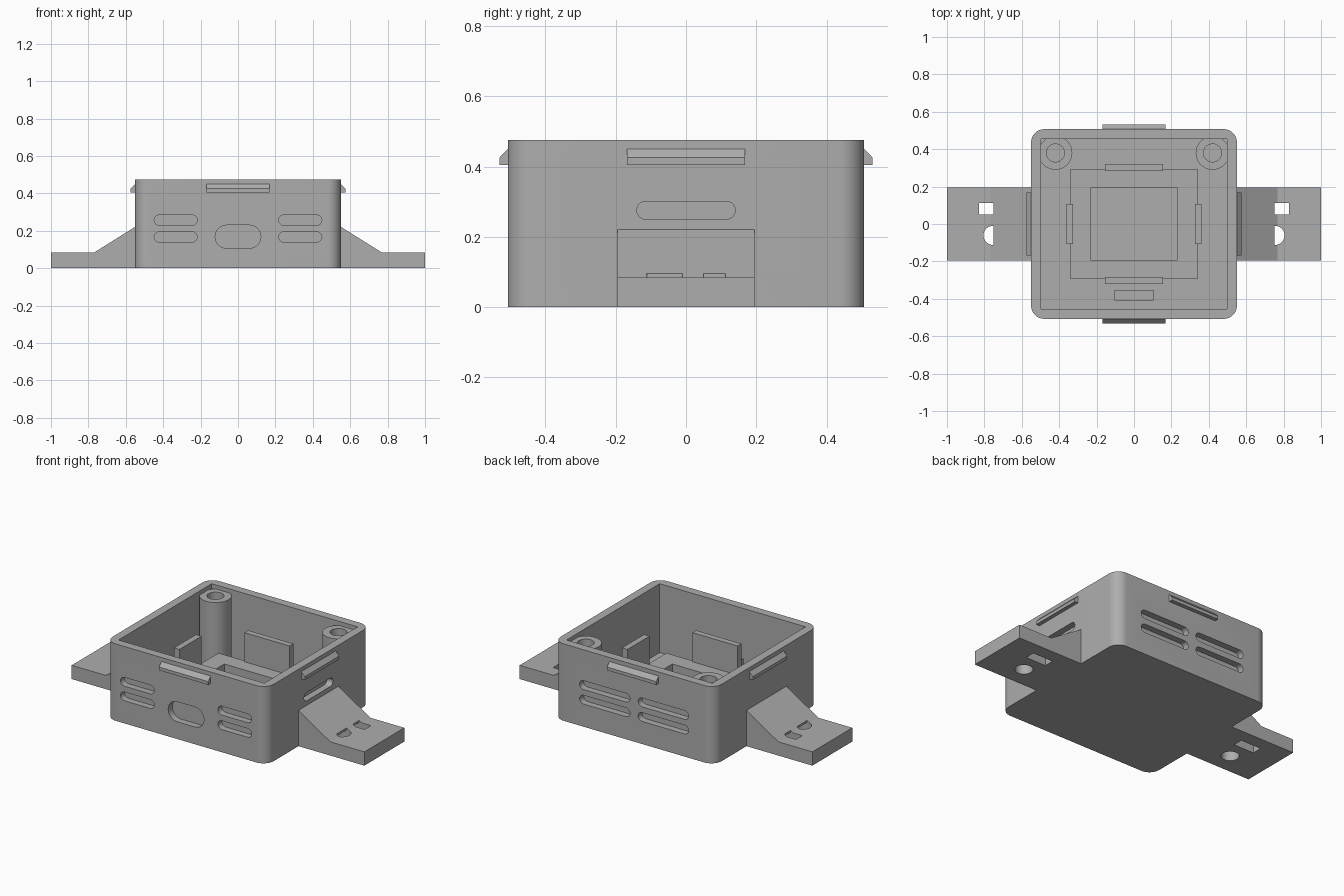
import bpy, bmesh, math

cube = bpy.data.objects.get("Cube")
if cube:
    bpy.data.objects.remove(cube, do_unlink=True)

grey = bpy.data.materials.new("plain_grey")
grey.use_nodes = True
colour = (0.42, 0.42, 0.42, 1)
grey.diffuse_color = colour
grey.node_tree.nodes["Principled BSDF"].inputs["Base Color"].default_value = colour


def rounded(x0, x1, y0, y1, r=0, n=10):
    """Outline of a rectangle with optional round corners."""
    if r == 0:
        return [(x0, y0), (x1, y0), (x1, y1), (x0, y1)]
    pts = []
    corners = [(x1 - r, y1 - r), (x0 + r, y1 - r), (x0 + r, y0 + r), (x1 - r, y0 + r)]
    for q, (cx, cy) in enumerate(corners):
        for i in range(n + 1):
            a = (q + i / n) * math.pi / 2
            pts.append((cx + r * math.cos(a), cy + r * math.sin(a)))
    return pts


def prism(name, pts, lo, hi, axis="z"):
    """Extrude an outline along an axis."""
    place = {"z": lambda a, b, h: (a, b, h),
             "y": lambda a, b, h: (a, h, b),
             "x": lambda a, b, h: (h, a, b)}[axis]
    bm = bmesh.new()
    face = bm.faces.new([bm.verts.new(place(a, b, lo)) for a, b in pts])
    top = bmesh.ops.extrude_face_region(bm, geom=[face])["geom"]
    for v in top:
        if isinstance(v, bmesh.types.BMVert):
            v.co["xyz".index(axis)] = hi
    bmesh.ops.remove_doubles(bm, verts=bm.verts, dist=1e-5)
    bmesh.ops.recalc_face_normals(bm, faces=bm.faces)
    me = bpy.data.meshes.new(name)
    bm.to_mesh(me)
    bm.free()
    me.materials.append(grey)
    ob = bpy.data.objects.new(name, me)
    bpy.context.collection.objects.link(ob)
    return ob


def activate(ob):
    bpy.ops.object.select_all(action="DESELECT")
    ob.select_set(True)
    bpy.context.view_layer.objects.active = ob


def cut(ob, cutters):
    """Subtract each cutter, then discard it."""
    activate(ob)
    for c in cutters:
        c.hide_render = True
        mod = ob.modifiers.new("cut", "BOOLEAN")
        mod.operation, mod.solver, mod.object = "DIFFERENCE", "EXACT", c
        bpy.ops.object.modifier_apply(modifier=mod.name)
        bpy.data.objects.remove(c, do_unlink=True)


def smooth(ob):
    activate(ob)
    bpy.ops.object.shade_smooth_by_angle(angle=math.radians(30))


W, D, H = 0.55, 0.507, 0.475      # housing half width, half depth, height
WALL, RECESS = 0.052, 0.04

# Open housing with rounded corners
housing = prism("housing", rounded(-W, W, -D, D, 0.07), 0, H)
cutters = [prism("cavity", rounded(-W + WALL, W - WALL, -D + WALL, D - WALL), 0.05, H + 0.1)]

# Shallow vents on front and back, front port, side vent
for s in (-1, 1):
    for z in (0.167, 0.257):
        cutters.append(prism("front_vent", rounded(s * 0.333 - 0.115, s * 0.333 + 0.115,
                             z - 0.027, z + 0.027, 0.0269), -D - 0.1, -D + RECESS, "y"))
        cutters.append(prism("back_vent", rounded(s * 0.2 - 0.172, s * 0.2 + 0.172,
                             z - 0.027, z + 0.027, 0.0269), D - RECESS, D + 0.1, "y"))
cutters.append(prism("port", rounded(-0.122, 0.122, 0.107, 0.23, 0.061), -D - 0.1, -D + RECESS, "y"))
cutters.append(prism("side_vent", rounded(-0.14, 0.14, 0.25, 0.301, 0.0254), W - RECESS, W + 0.1, "x"))
cut(housing, cutters)
smooth(housing)

# Raised frame on the floor
frame = prism("inner_frame", rounded(-0.34, 0.34, -0.295, 0.295), 0.04, 0.15)
cut(frame, [prism("frame_opening", rounded(-0.23, 0.23, -0.195, 0.195), 0, 0.3)])
prism("port_block", rounded(-0.105, 0.105, -0.41, -0.352), 0.04, 0.19)

for s, side in ((-1, "right"), (1, "left")):
    # Retaining tabs around the frame
    x0, x1 = sorted((s * 0.325, s * 0.362))
    prism(side + "_tab", rounded(x0, x1, -0.108, 0.108), 0.04, 0.33)
    y0, y1 = sorted((s * 0.284, s * 0.32))
    prism(("front" if s < 0 else "back") + "_tab", rounded(-0.154, 0.154, y0, y1), 0.04, 0.33)

    # Screw posts in the back corners
    cx, cy = s * 0.42, 0.38
    post = prism(side + "_screw_post", rounded(cx - 0.09, cx + 0.09, cy - 0.09, cy + 0.09, 0.09), 0.04, 0.45)
    cut(post, [prism("screw_hole", rounded(cx - 0.048, cx + 0.048, cy - 0.048, cy + 0.048, 0.048), 0.1, 0.6)])
    smooth(post)

    # Snap ridges: flat below, sloped above
    ridge = [(-0.01, 0.405), (0.024, 0.405), (0.024, 0.425), (0, 0.45), (-0.01, 0.45)]
    prism(side + "_snap_ridge", [(s * (W + a), z) for a, z in ridge], -0.168, 0.168, "y")
    prism(("front" if s < 0 else "back") + "_snap_ridge",
          [(s * (D + a), z) for a, z in ridge], -0.168, 0.168, "x")

    # Mounting bracket with a ramp
    outline = [(0.549, 0), (1, 0), (1, 0.085), (0.768, 0.085), (0.549, 0.222)]
    bracket = prism(side + "_bracket", [(s * x, z) for x, z in outline], -0.195, 0.195, "y")
    # Holes pass fully through only outside the ramp
    holes = []
    for shape in (rounded(0.69, 0.83, 0.05, 0.112),
                  rounded(0.703, 0.805, -0.112, -0.01, 0.051)):
        holes.append(prism("lower_hole", [(s * x, y) for x, y in shape], -0.1, 0.083))
        upper = [(s * max(x, 0.75), y) for x, y in shape]
        holes.append(prism("upper_hole", upper, -0.1, 0.3))
    cut(bracket, holes)
    smooth(bracket)
